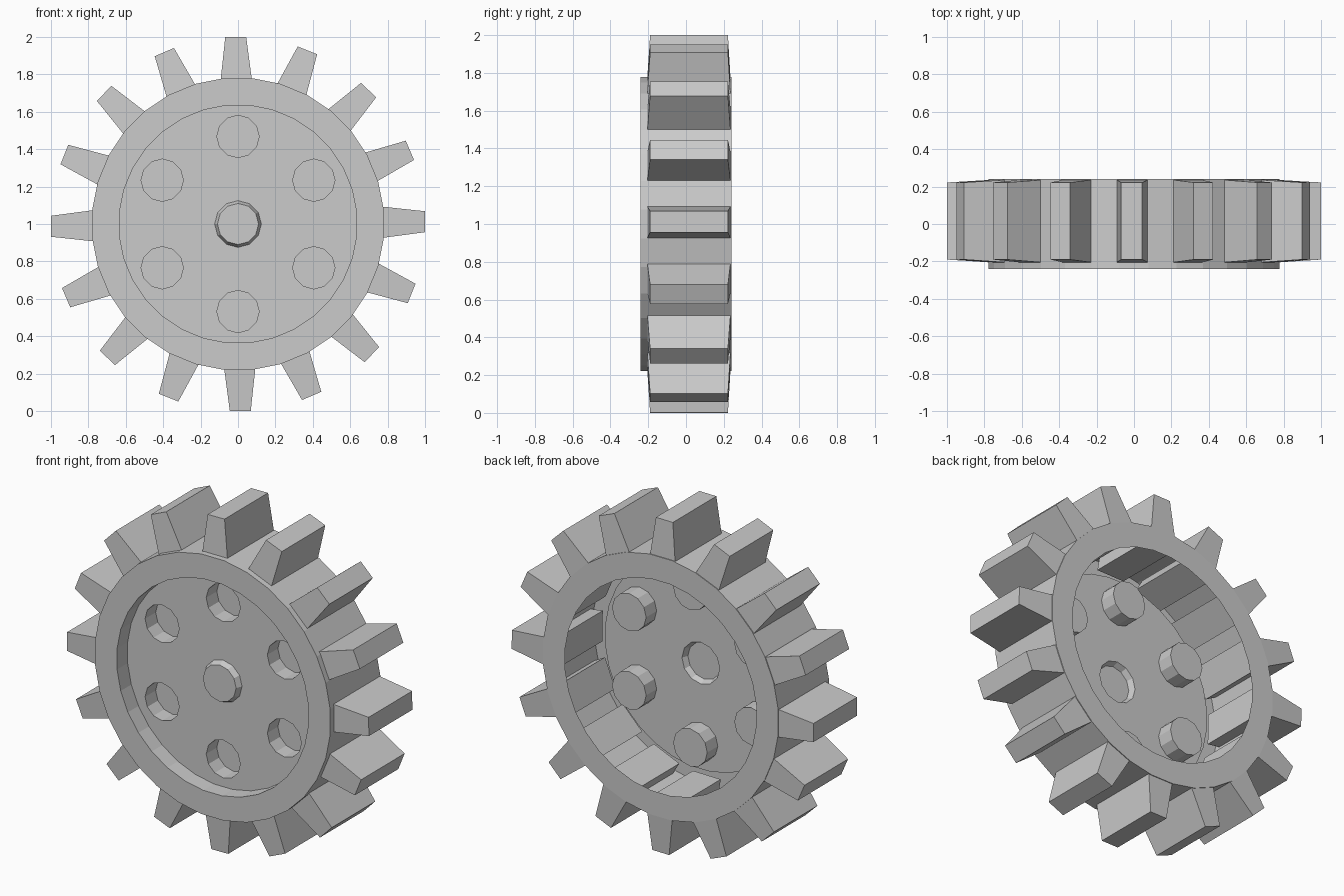
import bpy
import bmesh
from math import cos, sin, pi, radians
from mathutils import Vector

cube = bpy.data.objects.get("Cube")
if cube:
    bpy.data.objects.remove(cube, do_unlink=True)

SIDES = 32
RIM_R, INNER_R = 0.783, 0.637
FRONT, BACK, WEB = -0.24, 0.24, -0.14

grey = bpy.data.materials.new("light_grey")
grey.use_nodes = True
grey.diffuse_color = (0.6, 0.6, 0.6, 1)
grey.node_tree.nodes["Principled BSDF"].inputs["Base Color"].default_value = (0.6, 0.6, 0.6, 1)


def ring(bm, radius, y, sides, cx=0, cz=1, phase=0.5):
    """Circle of vertices facing the front."""
    angles = [(i + phase) * 2 * pi / sides for i in range(sides)]
    return [bm.verts.new((cx + radius * cos(a), y, cz + radius * sin(a))) for a in angles]


def bridge(bm, a, b):
    n = len(a)
    for i in range(n):
        j = (i + 1) % n
        bm.faces.new((a[i], a[j], b[j], b[i]))


def loop_edges(bm, loop):
    return [bm.edges.new((loop[i - 1], loop[i])) for i in range(len(loop))]


def finish(bm, name, front_facing=False):
    bmesh.ops.recalc_face_normals(bm, faces=bm.faces)
    if front_facing:
        # Open shells: make the front-most face look forward
        face = min(bm.faces, key=lambda f: f.calc_center_median().y
                   - abs(f.normal.y))
        if face.normal.y > 0:
            bmesh.ops.reverse_faces(bm, faces=bm.faces)
    mesh = bpy.data.meshes.new(name)
    bm.to_mesh(mesh)
    bm.free()
    mesh.materials.append(grey)
    obj = bpy.data.objects.new(name, mesh)
    bpy.context.collection.objects.link(obj)


# Hollow rim: front recess wall, front flange, tread, back flange
bm = bmesh.new()
profile = [(INNER_R, WEB), (INNER_R, FRONT), (RIM_R, FRONT), (RIM_R, BACK), (INNER_R, BACK)]
rings = [ring(bm, r, y, SIDES) for r, y in profile]
for a, b in zip(rings, rings[1:]):
    bridge(bm, a, b)
finish(bm, "rim", True)

# Thin web with six pressed cups and a raised centre boss
bm = bmesh.new()
edges = loop_edges(bm, ring(bm, INNER_R, WEB, SIDES))
pressings = [(0.468 * cos(a), 1 + 0.468 * sin(a), 0.113, 0.113, WEB + 0.1)
             for a in (radians(30 + 60 * k) for k in range(6))]
pressings.append((0, 1, 0.125, 0.11, WEB - 0.035))
for cx, cz, r_open, r_end, y_end in pressings:
    mouth = ring(bm, r_open, WEB, 12, cx, cz, 0)
    end = ring(bm, r_end, y_end, 12, cx, cz, 0)
    edges += loop_edges(bm, mouth)
    bridge(bm, mouth, end)
    bm.faces.new(end)
bmesh.ops.triangle_fill(bm, edges=edges, use_beauty=True, normal=Vector((0, -1, 0)))
finish(bm, "web", True)

# Sixteen tapered teeth whose roots reach through the tread
bm = bmesh.new()
for k in range(16):
    a = k * pi / 8 + radians(0.7)
    out = Vector((cos(a), 0, sin(a)))
    side = Vector((-sin(a), 0, cos(a)))
    loops = []
    for r, half, y0, y1 in ((0.70, 0.092, -0.21, 0.24), (1.0, 0.056, -0.19, 0.222)):
        corners = ((-half, y0), (half, y0), (half, y1), (-half, y1))
        loops.append([bm.verts.new(out * r + side * s + Vector((0, y, 1)))
                      for s, y in corners])
    bridge(bm, *loops)
    for loop in loops:
        bm.faces.new(loop)
finish(bm, "teeth")
